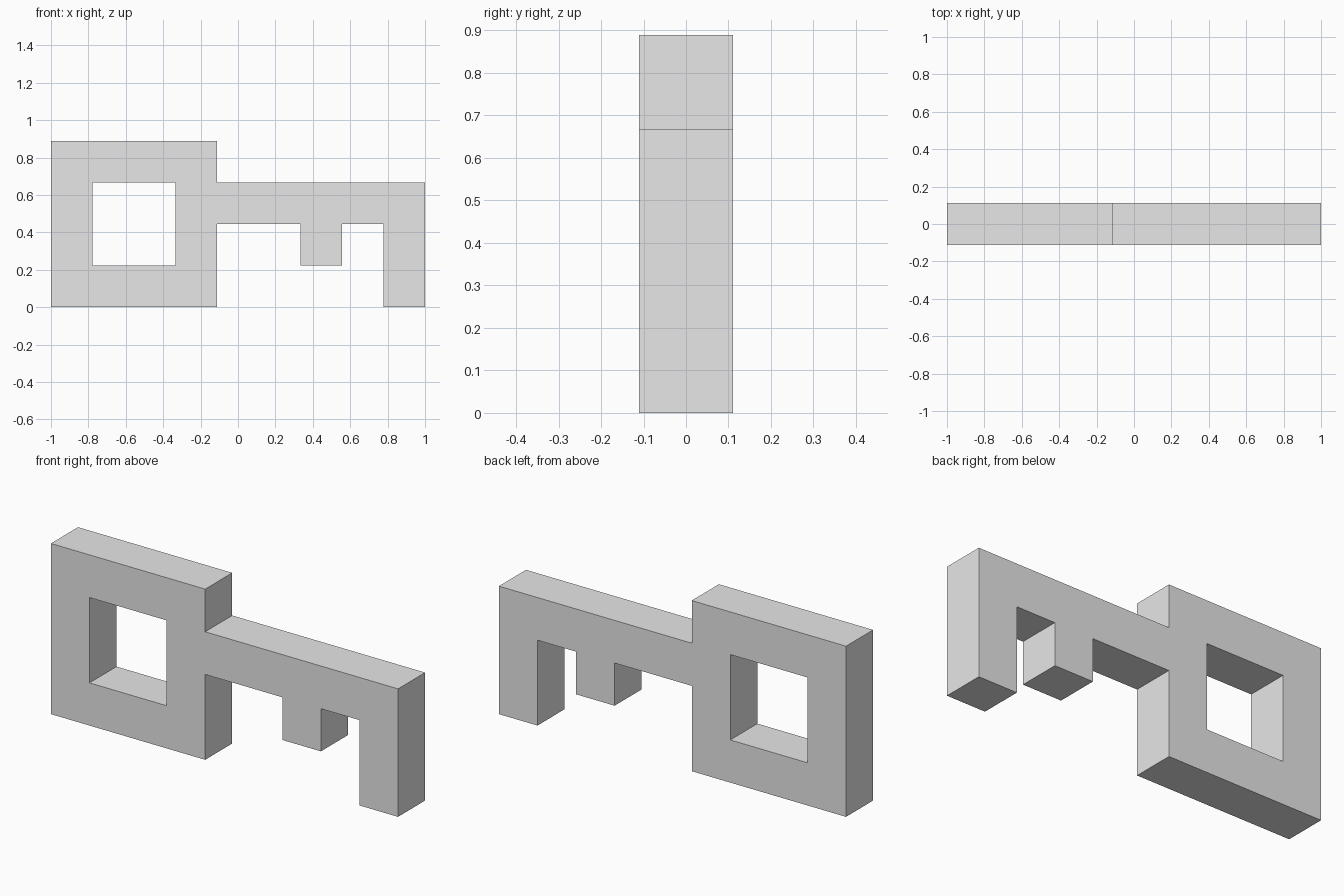
import bpy
import bmesh

cube = bpy.data.objects.get("Cube")
if cube:
    bpy.data.objects.remove(cube, do_unlink=True)

# One plain grey for the whole key
grey = bpy.data.materials.new("light_grey")
grey.use_nodes = True
colour = (0.8, 0.8, 0.8, 1.0)
grey.diffuse_color = colour
grey.node_tree.nodes["Principled BSDF"].inputs["Base Color"].default_value = colour

# Key silhouette on a square grid, top row first
PATTERN = [
    "####.....",
    "#..######",
    "#..#..#.#",
    "####....#",
]
UNIT = 2 / len(PATTERN[0])

# Square cells of the front profile
bm = bmesh.new()
for row, line in enumerate(reversed(PATTERN)):
    for col, mark in enumerate(line):
        if mark == "#":
            corners = [(col, row), (col + 1, row), (col + 1, row + 1), (col, row + 1)]
            bm.faces.new([bm.verts.new((c * UNIT - 1, -UNIT / 2, r * UNIT)) for c, r in corners])
bmesh.ops.remove_doubles(bm, verts=bm.verts, dist=UNIT / 100)

# Extrude to full depth, one cell thick
result = bmesh.ops.extrude_face_region(bm, geom=bm.faces[:], use_keep_orig=True)
back = [v for v in result["geom"] if isinstance(v, bmesh.types.BMVert)]
bmesh.ops.translate(bm, verts=back, vec=(0, UNIT, 0))
bmesh.ops.recalc_face_normals(bm, faces=bm.faces)

mesh = bpy.data.meshes.new("key")
bm.to_mesh(mesh)
bm.free()
mesh.materials.append(grey)
key = bpy.data.objects.new("key", mesh)
bpy.context.collection.objects.link(key)
